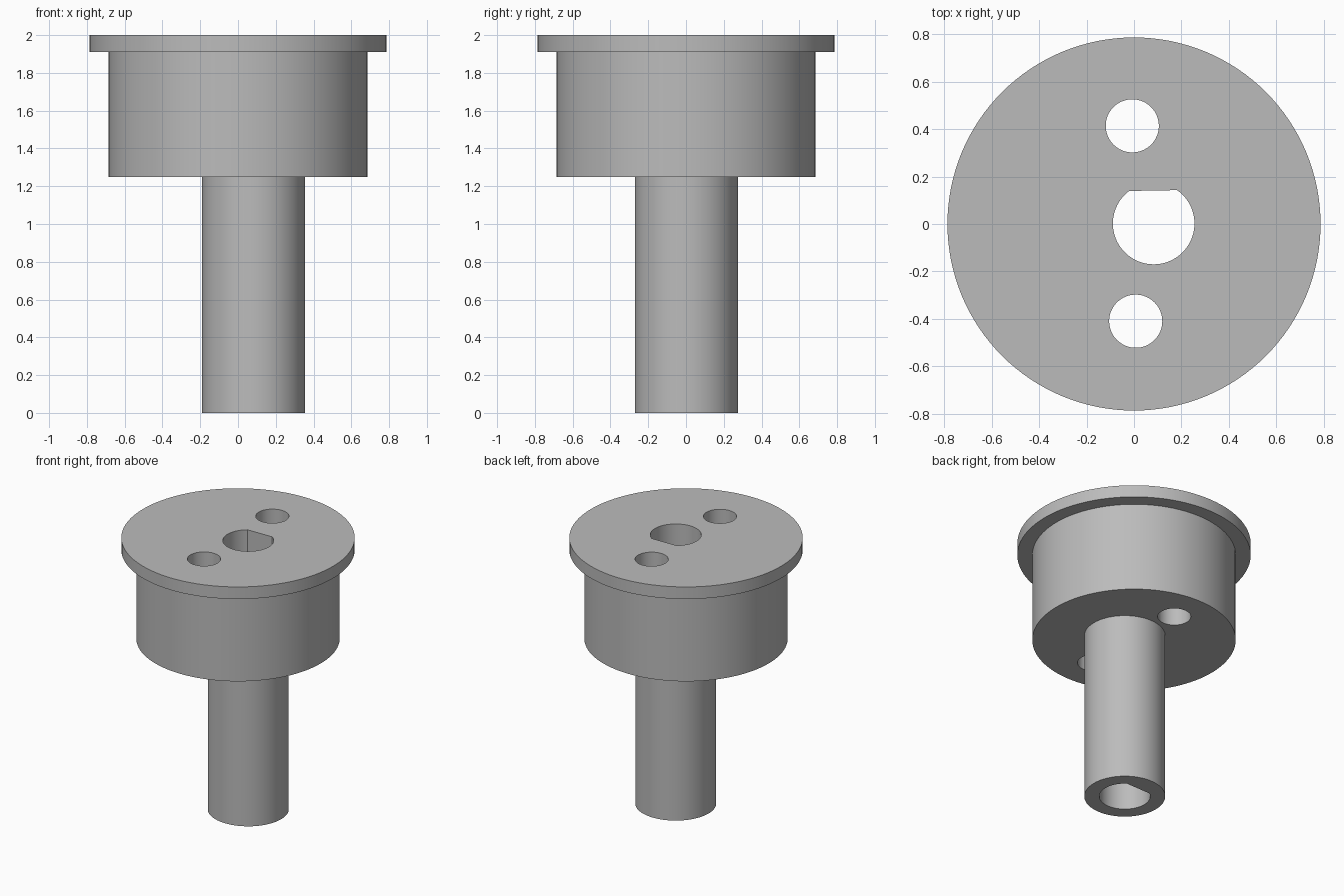
import bpy, bmesh, math

cube = bpy.data.objects.get("Cube")
if cube:
    bpy.data.objects.remove(cube, do_unlink=True)

# Plain grey metal
GREY = (0.5, 0.5, 0.5, 1)
metal = bpy.data.materials.new("grey_metal")
metal.use_nodes = True
metal.diffuse_color = GREY
metal.node_tree.nodes["Principled BSDF"].inputs["Base Color"].default_value = GREY


def arc(cx, cy, r, start=0.0, sweep=math.tau, n=96):
    """Points along an arc; a full circle leaves out the repeated end."""
    full = sweep >= math.tau
    steps = n if full else n - 1
    return [(cx + r * math.cos(start + sweep * i / steps),
             cy + r * math.sin(start + sweep * i / steps)) for i in range(n)]


def prism(name, outline, z0, z1):
    """Extrude a closed outline from z0 up to z1."""
    bm = bmesh.new()
    base = bm.faces.new([bm.verts.new((x, y, z0)) for x, y in outline])
    up = bmesh.ops.extrude_face_region(bm, geom=[base], use_keep_orig=True)
    bmesh.ops.translate(bm, vec=(0, 0, z1 - z0),
                        verts=[v for v in up["geom"] if isinstance(v, bmesh.types.BMVert)])
    bmesh.ops.recalc_face_normals(bm, faces=bm.faces)
    mesh = bpy.data.meshes.new(name)
    bm.to_mesh(mesh)
    bm.free()
    mesh.materials.append(metal)
    obj = bpy.data.objects.new(name, mesh)
    bpy.context.collection.objects.link(obj)
    return obj


def combine(target, tool, operation):
    """Apply a boolean and discard the tool."""
    mod = target.modifiers.new(operation.lower(), "BOOLEAN")
    mod.operation, mod.object, mod.solver = operation, tool, "EXACT"
    bpy.context.view_layer.objects.active = target
    bpy.ops.object.modifier_apply(modifier=mod.name)
    bpy.data.objects.remove(tool, do_unlink=True)


SHAFT_X = 0.083
TILT = math.radians(1)

# Flange, hub and off-centre shaft fused into one solid
body = prism("eccentric_hub", arc(0, 0, 0.787, n=128), 1.91, 2.0)
combine(body, prism("hub", arc(0, 0, 0.686, n=128), 1.25, 1.95), "UNION")
combine(body, prism("shaft", arc(SHAFT_X, 0.002, 0.273), 0, 1.3), "UNION")

# D-shaped bore through the whole length, flat towards the back
flat = math.radians(54)
bore = arc(SHAFT_X, 0.002, 0.172, math.pi - flat + TILT, math.pi + 2 * flat)
combine(body, prism("bore", bore, -0.1, 2.1), "DIFFERENCE")

# Two round holes through the hub
for side in (1, -1):
    x, y = -0.412 * math.sin(TILT) * side, 0.412 * side + 0.002
    combine(body, prism("hole", arc(x, y, 0.112, n=64), 1.1, 2.1), "DIFFERENCE")

# Smooth walls with sharp rims
bpy.ops.object.select_all(action="DESELECT")
body.select_set(True)
bpy.context.view_layer.objects.active = body
bpy.ops.object.shade_smooth_by_angle(angle=math.radians(30))
